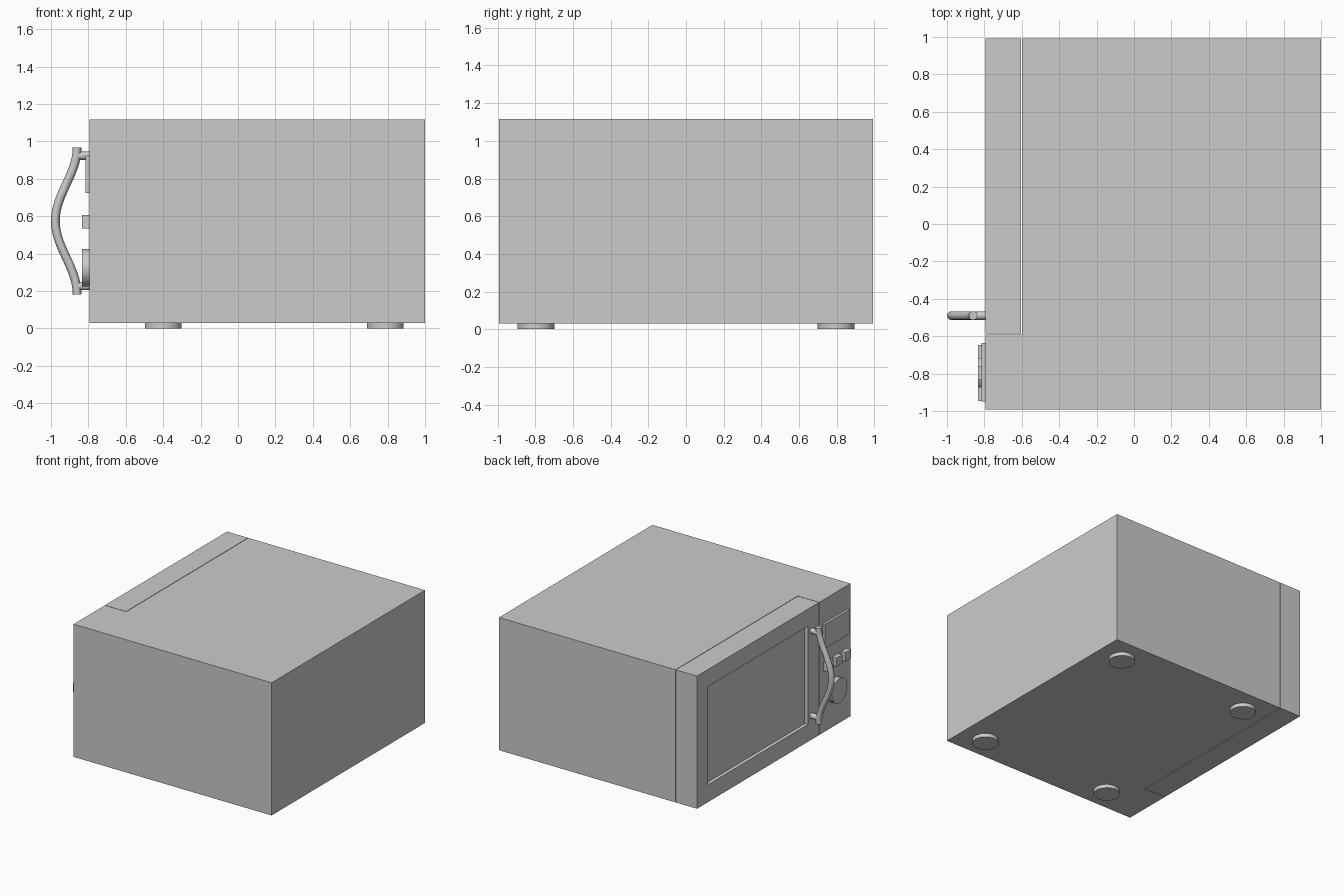
import bpy, bmesh, math
from mathutils import Matrix, Vector

if "Cube" in bpy.data.objects:
    bpy.data.objects.remove(bpy.data.objects["Cube"])

X0, X1, Y, Z0, Z1 = -0.795, 1.0, 0.993, 0.03, 1.117
DOOR_Y, DOOR_X, GAP = -0.59, -0.6, 0.004


def finish(bm, name):
    bmesh.ops.recalc_face_normals(bm, faces=bm.faces)
    me = bpy.data.meshes.new(name)
    bm.to_mesh(me)
    bm.free()
    ob = bpy.data.objects.new(name, me)
    bpy.context.collection.objects.link(ob)
    return ob


def box_bm(lo, hi):
    lo, hi = Vector(lo), Vector(hi)
    bm = bmesh.new()
    m = Matrix.Translation((lo + hi) / 2) @ Matrix.Diagonal((hi - lo).to_4d())
    m[3][3] = 1
    bmesh.ops.create_cube(bm, size=1, matrix=m)
    return bm


def box(name, lo, hi):
    return finish(box_bm(lo, hi), name)


def smooth(ob):
    bpy.ops.object.select_all(action='DESELECT')
    ob.select_set(True)
    bpy.context.view_layer.objects.active = ob
    bpy.ops.object.shade_smooth_by_angle()


def cylinder(name, centre, radius, depth, along_x=False, sides=48):
    bm = bmesh.new()
    m = Matrix.Translation(centre)
    if along_x:
        m = m @ Matrix.Rotation(math.pi / 2, 4, 'Y')
    bmesh.ops.create_cone(bm, cap_ends=True, segments=sides, radius1=radius,
                          radius2=radius, depth=depth, matrix=m)
    ob = finish(bm, name)
    smooth(ob)
    return ob


# Casing: L-shaped plan with a corner notch for the door
bm = bmesh.new()
plan = [(X0, -Y), (X1, -Y), (X1, Y), (DOOR_X, Y), (DOOR_X, DOOR_Y), (X0, DOOR_Y)]
base = bm.faces.new([bm.verts.new((x, y, Z0)) for x, y in plan])
top = bmesh.ops.extrude_face_region(bm, geom=[base], use_keep_orig=True)['geom']
bmesh.ops.translate(bm, vec=(0, 0, Z1 - Z0),
                    verts=[g for g in top if isinstance(g, bmesh.types.BMVert)])
finish(bm, "casing")

# Door with recessed window
bm = box_bm((X0, DOOR_Y + GAP, Z0), (DOOR_X - GAP, Y, Z1))
bm.normal_update()
front = min(bm.faces, key=lambda f: f.calc_center_median().x)
bmesh.ops.inset_region(bm, faces=[front], thickness=0.2)
pane = bmesh.ops.extrude_discrete_faces(bm, faces=[front])['faces'][0]
bmesh.ops.translate(bm, verts=pane.verts[:], vec=(0.03, 0, 0))
finish(bm, "door")

# Curved door handle and its two posts
HY, HZ, HALF = -0.49, 0.575, 0.393
cu = bpy.data.curves.new("handle_path", 'CURVE')
cu.dimensions = '3D'
cu.bevel_depth, cu.bevel_resolution, cu.use_fill_caps = 0.0235, 4, True
sp = cu.splines.new('POLY')
N = 32
sp.points.add(N)
for i, p in enumerate(sp.points):
    t = 2 * i / N - 1
    p.co = (-0.86 - 0.1165 * math.cos(math.pi * t / 2) ** 2, HY, HZ + HALF * t, 1)
tmp = bpy.data.objects.new("handle_path", cu)
bpy.context.collection.objects.link(tmp)
me = bpy.data.meshes.new_from_object(tmp.evaluated_get(bpy.context.evaluated_depsgraph_get()))
bpy.data.objects.remove(tmp)
handle = bpy.data.objects.new("handle", me)
bpy.context.collection.objects.link(handle)
smooth(handle)
for side, s in (("lower", -1), ("upper", 1)):
    cylinder(side + "_handle_post", (-0.825, HY, HZ + s * 0.348), 0.022, 0.07, True, 24)

# Control panel: display, three buttons, dial
box("display", (-0.815, -0.95, 0.725), (X0, -0.635, 0.925))
for i in range(3):
    y = -0.683 - 0.1125 * i
    box(f"button_{i + 1}", (-0.835, y - 0.037, 0.535), (X0, y + 0.037, 0.607))
cylinder("dial", (-0.815, -0.795, 0.325), 0.1, 0.04, True)

# Feet
for i, x in enumerate((-0.4, 0.788)):
    for j, y in enumerate((-0.797, 0.797)):
        cylinder(f"foot_{i * 2 + j + 1}", (x, y, Z0 / 2), 0.098, Z0)
